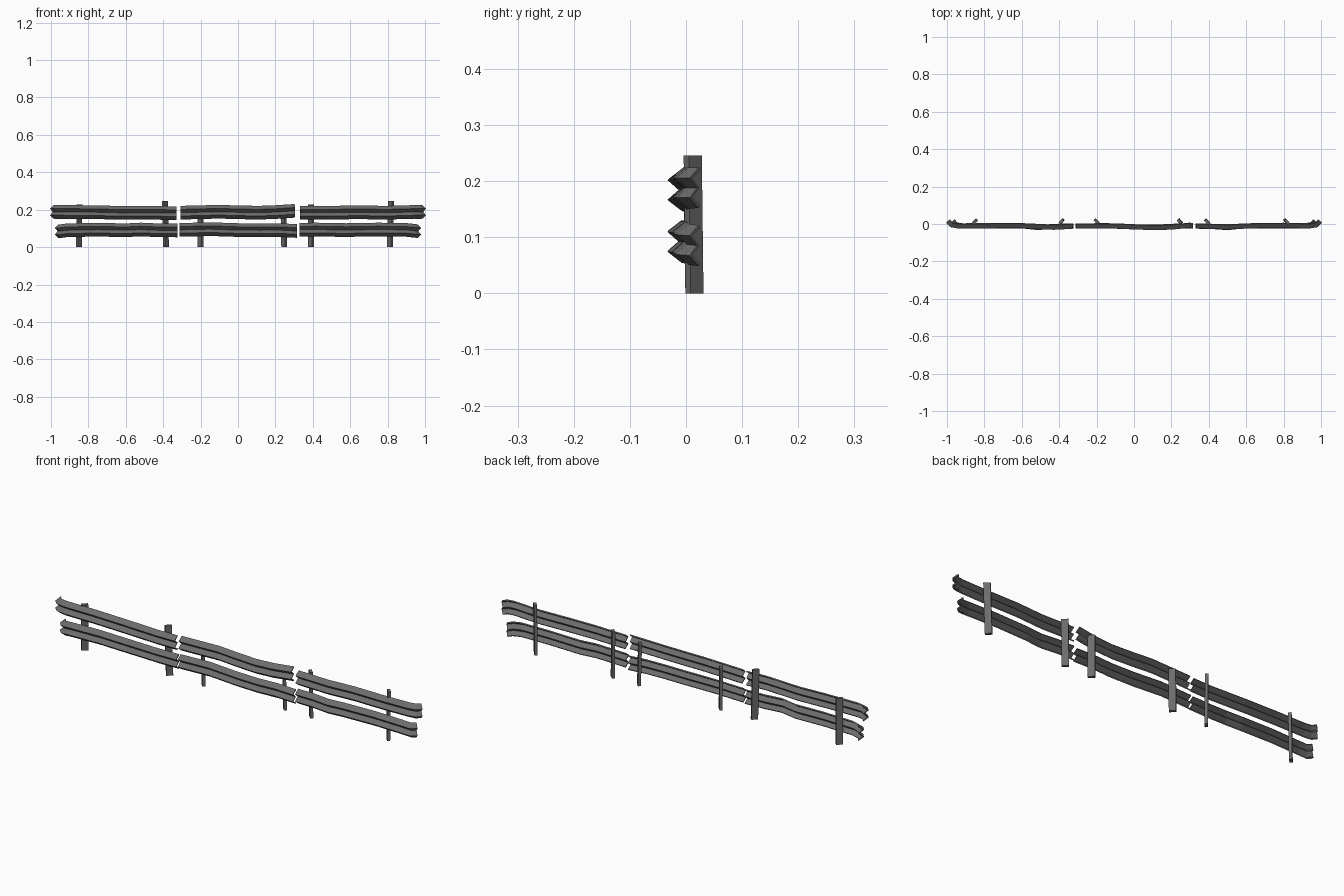
import bpy, bmesh, math
from mathutils import Vector, Matrix

steel = bpy.data.materials.new("dark_grey_steel")
steel.diffuse_color = (0.15, 0.15, 0.15, 1)

# W-shaped rail section: (outward depth, height offset)
SECTION = [(-0.003, 0.034), (0.02, 0.0175), (0.0, 0.0), (0.02, -0.0175), (-0.003, -0.034)]


def finish(name, bm):
    bmesh.ops.recalc_face_normals(bm, faces=bm.faces)
    me = bpy.data.meshes.new(name)
    bm.to_mesh(me)
    bm.free()
    me.materials.append(steel)
    ob = bpy.data.objects.new(name, me)
    bpy.context.collection.objects.link(ob)
    return ob


def rail(name, path):
    """Sweep the W section along a dented path of (x, y, z) points."""
    pts = [Vector(p) for p in path]
    bm = bmesh.new()
    rings = []
    for i, p in enumerate(pts):
        t = pts[min(i + 1, len(pts) - 1)] - pts[max(i - 1, 0)]
        t.z = 0
        t.normalize()
        out = Vector((t.y, -t.x, 0))
        rings.append([bm.verts.new(p + out * d + Vector((0, 0, h))) for d, h in SECTION])
    for a, b in zip(rings, rings[1:]):
        for j in range(len(SECTION) - 1):
            bm.faces.new((a[j], b[j], b[j + 1], a[j + 1]))
    ob = finish(name, bm)
    mod = ob.modifiers.new("sheet_thickness", 'SOLIDIFY')
    mod.thickness = 0.006
    mod.offset = 0


def post(name, x, height, angle, lean):
    """Turned rectangular post, top leaning slightly."""
    bm = bmesh.new()
    bmesh.ops.create_cube(bm, size=1)
    bm.transform(Matrix.Translation((x, 0.015, height / 2))
                 @ Matrix.Rotation(math.radians(angle), 4, 'Z')
                 @ Matrix.Diagonal((0.031, 0.014, height, 1)))
    for v in bm.verts:
        if v.co.z > height / 2:
            v.co.x += lean
            v.co.y -= 0.003
    finish(name, bm)


# Upper rails, outer ends curl backwards
rail("upper_rail_left", [(-0.988, 0.022, 0.188), (-0.972, 0.004, 0.188), (-0.94, -0.001, 0.188),
                         (-0.78, 0.0, 0.187), (-0.62, 0.001, 0.183), (-0.43, -0.008, 0.183),
                         (-0.33, -0.003, 0.181)])
rail("upper_rail_middle", [(-0.308, -0.002, 0.184), (-0.1, -0.001, 0.189), (0.0, -0.006, 0.186),
                           (0.11, -0.01, 0.184), (0.2, -0.007, 0.187), (0.303, 0.003, 0.194)])
rail("upper_rail_right", [(0.332, -0.001, 0.184), (0.5, -0.006, 0.184), (0.64, 0.0, 0.186),
                          (0.8, 0.002, 0.184), (0.94, -0.001, 0.188), (0.972, 0.004, 0.188),
                          (0.988, 0.022, 0.188)])

# Lower rails
rail("lower_rail_left", [(-0.962, 0.022, 0.085), (-0.948, 0.004, 0.085), (-0.915, -0.001, 0.09),
                         (-0.75, 0.0, 0.093), (-0.6, 0.0, 0.09), (-0.52, -0.009, 0.094),
                         (-0.43, -0.005, 0.09), (-0.323, -0.001, 0.089)])
rail("lower_rail_middle", [(-0.313, -0.002, 0.092), (-0.15, 0.0, 0.096), (0.0, -0.006, 0.091),
                           (0.12, -0.008, 0.09), (0.22, -0.003, 0.091), (0.315, 0.0, 0.086)])
rail("lower_rail_right", [(0.33, -0.002, 0.093), (0.42, -0.004, 0.094), (0.5, -0.01, 0.092),
                          (0.58, -0.001, 0.091), (0.75, 0.0, 0.094), (0.9, -0.001, 0.092),
                          (0.945, 0.004, 0.087), (0.962, 0.022, 0.085)])

# Posts: x, height, turn, lean
POSTS = [(-0.85, 0.228, 45, 0.002), (-0.385, 0.246, 48, -0.005), (-0.2, 0.205, -48, 0.0),
         (0.247, 0.205, -48, -0.004), (0.39, 0.228, -45, 0.0), (0.812, 0.246, -48, 0.006)]
for i, p in enumerate(POSTS):
    post(f"post_{i + 1}", *p)
